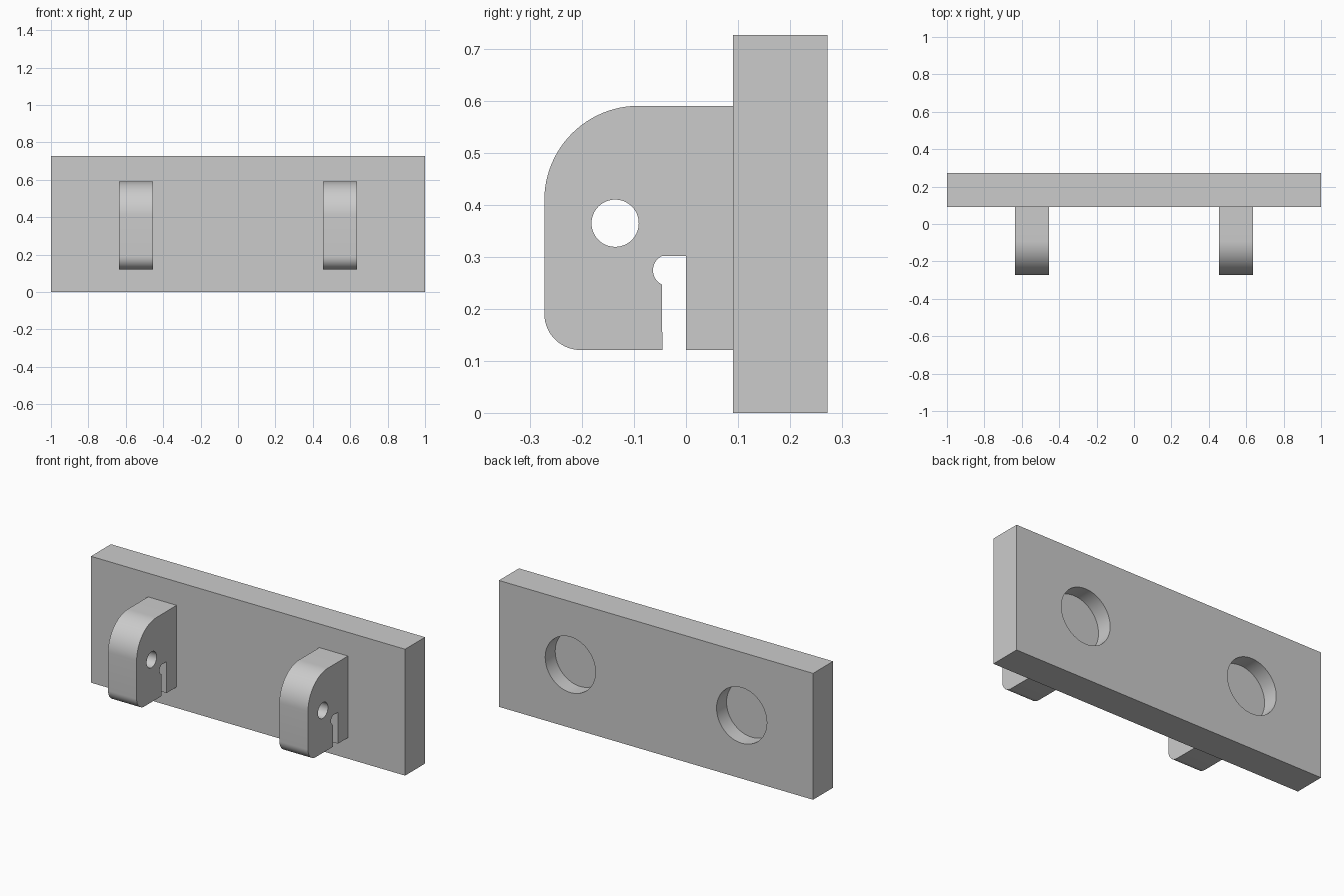
import bpy, bmesh
from math import sin, cos, pi, radians
from mathutils import Matrix, Vector

if "Cube" in bpy.data.objects:
    bpy.data.objects.remove(bpy.data.objects["Cube"])

grey = bpy.data.materials.new("light_grey")
grey.use_nodes = True
colour = (0.6, 0.6, 0.6, 1)
grey.diffuse_color = colour
grey.node_tree.nodes["Principled BSDF"].inputs["Base Color"].default_value = colour

U = 1 / 11                 # design unit
HOOK_X = 6 * U             # hook offset either side of the centre
PLATE_FRONT, PLATE_BACK = U, 3 * U
PLATE_H = 8 * U


def arc(cy, cz, r, start, end, n):
    """Points on an arc in the side (y, z) plane, angles in degrees."""
    angles = [radians(start + (end - start) * i / n) for i in range(n + 1)]
    return [(cy + r * cos(a), cz + r * sin(a)) for a in angles]


def extrude_profile(name, points, x0, x1):
    """Solid made by sweeping a (y, z) profile along x."""
    bm = bmesh.new()
    face = bm.faces.new([bm.verts.new((x0, y, z)) for y, z in points])
    swept = bmesh.ops.extrude_face_region(bm, geom=[face])["geom"]
    verts = [v for v in swept if isinstance(v, bmesh.types.BMVert)]
    bmesh.ops.translate(bm, verts=verts, vec=(x1 - x0, 0, 0))
    bmesh.ops.recalc_face_normals(bm, faces=bm.faces)
    mesh = bpy.data.meshes.new(name)
    bm.to_mesh(mesh)
    bm.free()
    mesh.materials.append(grey)
    obj = bpy.data.objects.new(name, mesh)
    bpy.context.collection.objects.link(obj)
    return obj


def activate(obj):
    bpy.ops.object.select_all(action='DESELECT')
    obj.select_set(True)
    bpy.context.view_layer.objects.active = obj


def drill(obj, centre, radius, depth, axis):
    """Cut a round hole centred on a point along the given axis."""
    bpy.ops.mesh.primitive_cylinder_add(vertices=64, radius=radius, depth=depth)
    cutter = bpy.context.object
    cutter.hide_render = True
    turn = Vector((0, 0, 1)).rotation_difference(Vector(axis)).to_matrix().to_4x4()
    cutter.data.transform(Matrix.Translation(centre) @ turn)
    cutter.data.materials.append(grey)
    mod = obj.modifiers.new("hole", 'BOOLEAN')
    mod.operation, mod.solver, mod.object = 'DIFFERENCE', 'EXACT', cutter
    activate(obj)
    bpy.ops.object.modifier_apply(modifier=mod.name)
    bpy.data.objects.remove(cutter)


def finish(obj):
    activate(obj)
    bpy.ops.object.shade_smooth_by_angle(angle=radians(30))


# Back plate with two blind round recesses in its rear face
plate = extrude_profile("back_plate", [
    (PLATE_FRONT, 0), (PLATE_BACK, 0), (PLATE_BACK, PLATE_H), (PLATE_FRONT, PLATE_H)], -1, 1)
for side in (-1, 1):
    drill(plate, (side * HOOK_X, PLATE_BACK, PLATE_H / 2), 0.16, 2 * U, (0, 1, 0))
finish(plate)

# Hook outline: rounded nose, with a notched slot open at the bottom
TOP, BOTTOM, NOSE = 0.591, 0.121, -3 * U
BIG, SMALL = 2 * U, 0.07
SLOT_TOP, SLOT_FRONT = 0.302, -U / 2
outline = [(PLATE_FRONT, BOTTOM), (PLATE_FRONT, TOP)]
outline += arc(NOSE + BIG, TOP - BIG, BIG, 90, 180, 24)
outline += arc(NOSE + SMALL, BOTTOM + SMALL, SMALL, 180, 270, 14)
outline += [(SLOT_FRONT, BOTTOM)]
outline += arc(-0.033, SLOT_TOP - 0.0275, 0.0305, 244, 116, 14)
outline += [(0, SLOT_TOP), (0, BOTTOM)]

for side, name in ((-1, "right_hook"), (1, "left_hook")):
    x = side * HOOK_X
    hook = extrude_profile(name, outline, x - U, x + U)
    drill(hook, (x, -1.5 * U, 0.365), U / 2, 4 * U, (1, 0, 0))
    finish(hook)
